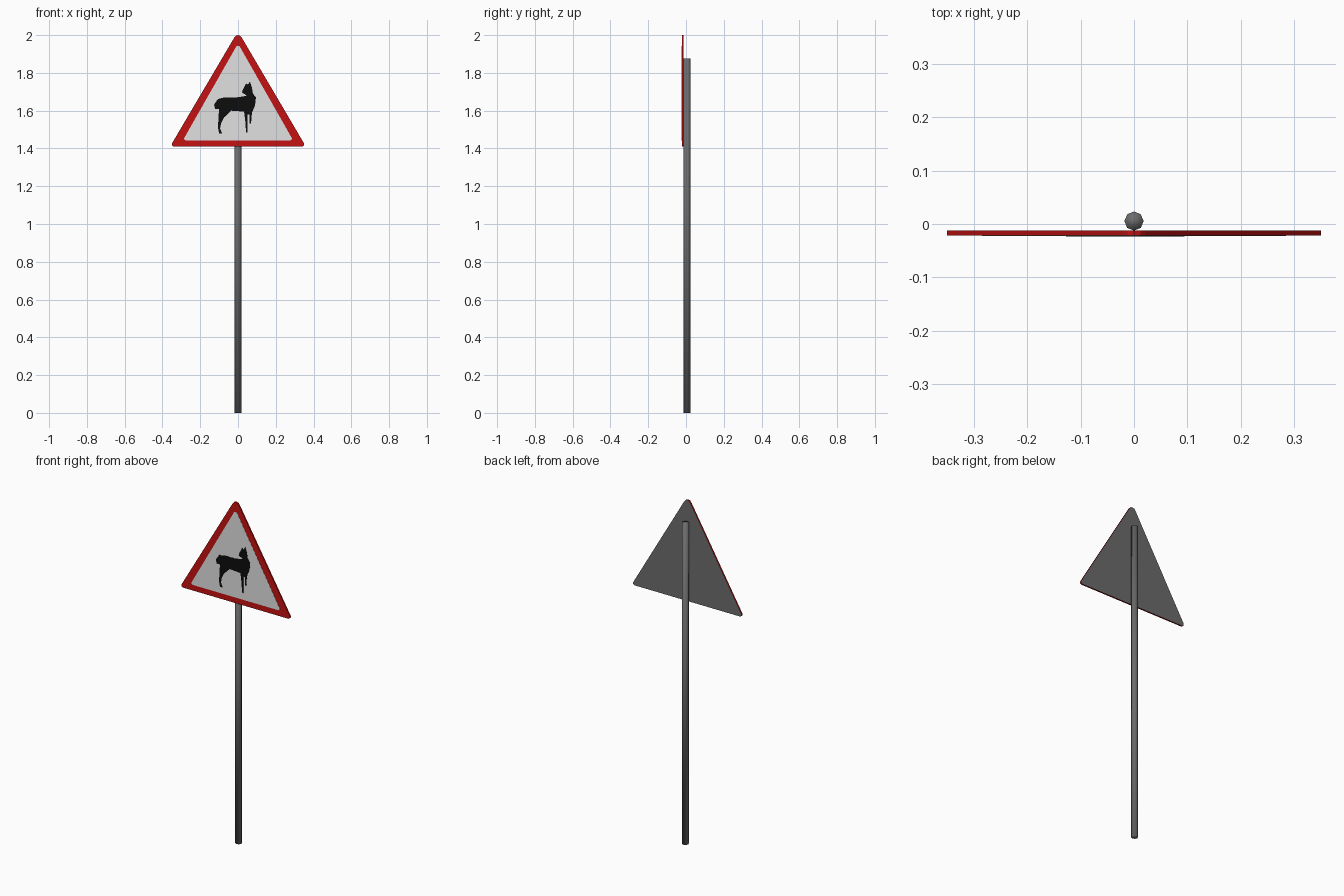
import bpy, bmesh

if "Cube" in bpy.data.objects:
    bpy.data.objects.remove(bpy.data.objects["Cube"])


def material(name, rgb):
    m = bpy.data.materials.new(name)
    m.diffuse_color = (*rgb, 1)
    m.use_nodes = True
    m.node_tree.nodes["Principled BSDF"].inputs["Base Color"].default_value = m.diffuse_color
    return m


RED = material("sign red", (0.55, 0.006, 0.006))
WHITE = material("sign white", (0.75, 0.75, 0.75))
BLACK = material("symbol black", (0.004, 0.004, 0.004))
GREY = material("metal grey", (0.15, 0.15, 0.15))


def finish(bm, name, mats):
    bmesh.ops.recalc_face_normals(bm, faces=bm.faces)
    me = bpy.data.meshes.new(name)
    bm.to_mesh(me)
    bm.free()
    for m in mats:
        me.materials.append(m)
    ob = bpy.data.objects.new(name, me)
    bpy.context.collection.objects.link(ob)
    return ob


def plate(name, outline, y_front, y_back, mats):
    """Extrude an (x, z) outline along y; a second material goes on the back."""
    bm = bmesh.new()
    face = bm.faces.new([bm.verts.new((x, y_front, z)) for x, z in outline])
    ext = bmesh.ops.extrude_face_region(bm, geom=[face], use_keep_orig=True)
    for v in ext["geom"]:
        if isinstance(v, bmesh.types.BMVert):
            v.co.y = y_back
    bmesh.ops.recalc_face_normals(bm, faces=bm.faces)
    if len(mats) > 1:
        for f in bm.faces:
            if f.normal.y > 0.9:
                f.material_index = 1
    return finish(bm, name, mats)


def mirrored(half):
    """Close a right-hand half outline with its mirror image."""
    return half + [(-x, z) for x, z in reversed(half) if x > 0]


# Triangular board: red front and rim, grey back
board = mirrored([(0, 2.0), (0.012, 1.996), (0.021, 1.985),
                  (0.35, 1.426), (0.35, 1.416), (0.342, 1.41)])
plate("sign_board", board, -0.0215, -0.0125, [RED, GREY])

# White inner field
field = mirrored([(0.008, 1.942), (0.285, 1.455), (0.285, 1.449), (0.277, 1.443)])
plate("white_field", field, -0.0225, -0.0215, [WHITE])

# Animal silhouette, outline in centimetres, clockwise from the ear
animal = [(6.3, 175.4), (7.4, 172.2), (7.9, 169), (9.5, 167), (9, 162.7),
          (7.4, 159), (6.9, 153.2), (6.1, 153.2), (6.1, 158), (5, 158),
          (5, 148.4), (4.2, 148.4), (4, 153.2), (3.2, 159.5), (-3.7, 160),
          (-7.4, 156.4), (-9, 153.2), (-9.5, 150.5), (-8.4, 148), (-10, 148),
          (-10.6, 151), (-10.3, 157), (-10, 161), (-12.1, 161), (-12.7, 163.2),
          (-10.6, 166.2), (-7.4, 167), (-1, 167), (2.6, 167.5), (4.8, 168),
          (2.1, 169.6), (2.6, 171.2), (4.2, 174.4), (5.3, 173.8)]
plate("animal_symbol", [(x / 100, z / 100) for x, z in animal],
      -0.0235, -0.0225, [BLACK])

# Eight-sided pole, smooth all over
bm = bmesh.new()
bmesh.ops.create_cone(bm, cap_ends=True, segments=8,
                      radius1=0.018, radius2=0.018, depth=1.875)
bmesh.ops.translate(bm, verts=bm.verts, vec=(0, 0.0055, 1.875 / 2))
for f in bm.faces:
    f.smooth = True
finish(bm, "pole", [GREY])
